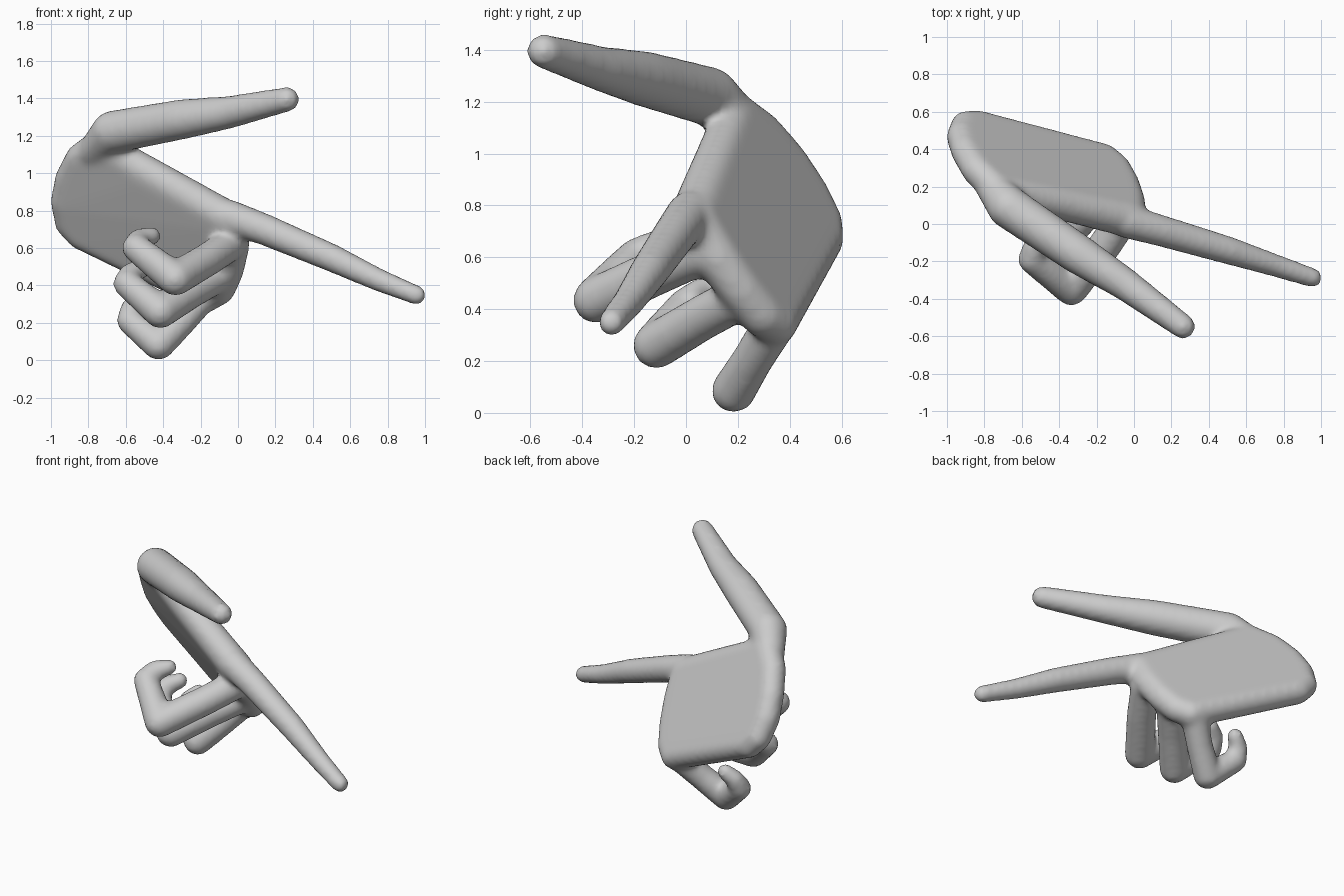
import bpy, bmesh
from mathutils import Matrix

if "Cube" in bpy.data.objects:
    bpy.data.objects.remove(bpy.data.objects["Cube"], do_unlink=True)

skin = bpy.data.materials.new("soft grey")
skin.use_nodes = True
GREY = (0.6, 0.6, 0.6, 1)
skin.diffuse_color = GREY
skin.node_tree.nodes["Principled BSDF"].inputs["Base Color"].default_value = GREY


def rounded_hull(bm, balls):
    """Solid wrapped around balls given as (x, y, z, radius)."""
    part = bmesh.new()
    for x, y, z, r in balls:
        bmesh.ops.create_icosphere(part, subdivisions=3, radius=r,
                                   matrix=Matrix.Translation((x, y, z)))
    hull = bmesh.ops.convex_hull(part, input=part.verts)
    bmesh.ops.delete(part, geom=[v for v in set(hull["geom_interior"])
                                 if isinstance(v, bmesh.types.BMVert)], context='VERTS')
    temp = bpy.data.meshes.new("temp")
    part.to_mesh(temp)
    part.free()
    bm.from_mesh(temp)
    bpy.data.meshes.remove(temp)


def limb(bm, joints):
    for pair in zip(joints, joints[1:]):
        rounded_hull(bm, pair)


def rim_ball(x, z, r):
    """Ball whose back touches the slanted back of the hand."""
    return x, (0.442 - 0.42 * x - 0.45 * z) / 0.78 - r * 1.28, z, r


bm = bmesh.new()

# Palm slab, wrapped around its rim, thicker towards the pointing finger
rim = [(-0.03, 0.74, 0.1), (-0.03, 0.6, 0.09), (-0.055, 0.48, 0.087),
       (-0.1, 0.38, 0.086), (-0.16, 0.345, 0.084), (-0.84, 0.67, 0.08),
       (-0.9, 0.735, 0.08), (-0.92, 0.85, 0.083), (-0.9, 0.97, 0.08),
       (-0.84, 1.08, 0.083), (-0.74, 1.15, 0.085), (-0.5, 0.985, 0.092)]
rounded_hull(bm, [rim_ball(*p) for p in rim])

# Thumb, pointing finger and three curled fingers
digits = {
    "thumb": [(-0.77, 0.21, 1.12, 0.085), (-0.67, 0.09, 1.22, 0.115),
              (-0.3, -0.16, 1.288, 0.108), (-0.05, -0.32, 1.325, 0.088),
              (0.262, -0.548, 1.395, 0.067)],
    "pointer": [(-0.04, 0.015, 0.765, 0.092), (0.14, -0.035, 0.7, 0.085),
                (0.5, -0.14, 0.548, 0.076), (0.75, -0.22, 0.43, 0.062),
                (0.955, -0.288, 0.348, 0.053)],
    "middle": [(-0.04, 0.06, 0.62, 0.09), (-0.16, -0.12, 0.54, 0.09),
               (-0.335, -0.345, 0.435, 0.092), (-0.545, -0.19, 0.6, 0.076),
               (-0.53, -0.12, 0.64, 0.064), (-0.46, -0.07, 0.665, 0.05)],
    "ring": [(-0.12, 0.2, 0.44, 0.088), (-0.25, 0.06, 0.365, 0.088),
             (-0.415, -0.115, 0.26, 0.091), (-0.595, 0.0, 0.41, 0.074),
             (-0.575, 0.06, 0.46, 0.062), (-0.505, 0.11, 0.495, 0.05)],
    "little": [(-0.19, 0.34, 0.34, 0.084), (-0.3, 0.26, 0.21, 0.08),
               (-0.425, 0.183, 0.085, 0.086), (-0.58, 0.26, 0.21, 0.07),
               (-0.57, 0.3, 0.28, 0.058), (-0.52, 0.33, 0.33, 0.05)],
}
for joints in digits.values():
    limb(bm, joints)

mesh = bpy.data.meshes.new("hand")
bm.to_mesh(mesh)
bm.free()
mesh.materials.append(skin)
hand = bpy.data.objects.new("hand", mesh)
bpy.context.collection.objects.link(hand)

# Fuse the parts into one skin and soften the webs
fuse = hand.modifiers.new("fuse", 'REMESH')
fuse.mode = 'VOXEL'
fuse.voxel_size = 0.018
fuse.use_smooth_shade = True
soften = hand.modifiers.new("soften", 'SMOOTH')
soften.factor = 0.5
soften.iterations = 10
